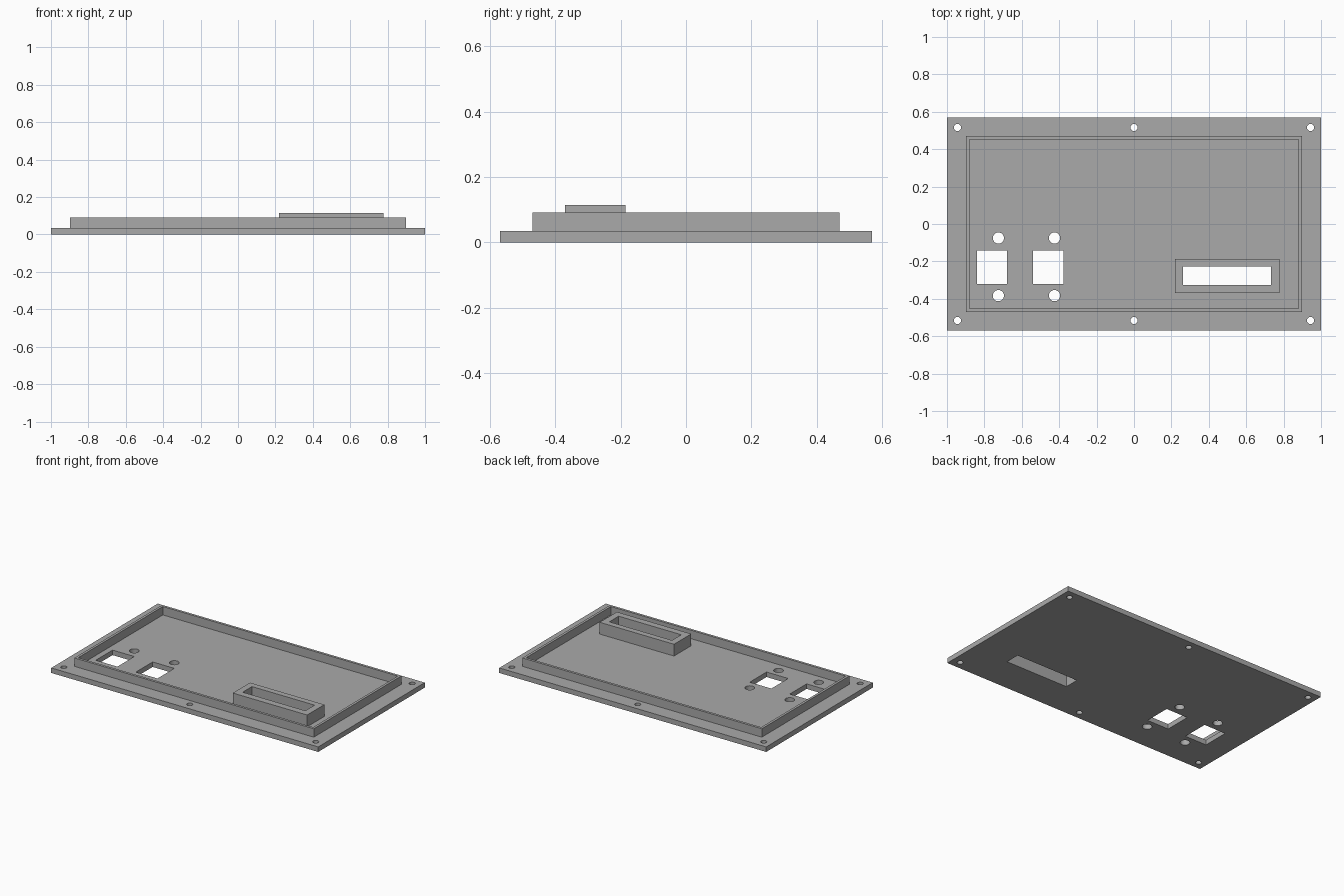
import bpy
import bmesh
from math import cos, sin, tau

cube = bpy.data.objects.get("Cube")
if cube:
    bpy.data.objects.remove(cube, do_unlink=True)

grey = bpy.data.materials.new("plain grey")
grey.use_nodes = True
COLOR = (0.4, 0.4, 0.4, 1)
grey.diffuse_color = COLOR
grey.node_tree.nodes["Principled BSDF"].inputs["Base Color"].default_value = COLOR


def rect(x0, x1, y0, y1):
    return [(x0, y0), (x1, y0), (x1, y1), (x0, y1)]


def circle(x, y, r, sides=32):
    return [(x + r * cos(tau * i / sides), y + r * sin(tau * i / sides))
            for i in range(sides)]


def extrude_profile(name, loops, z0, z1):
    """Extrude an outline, with any inner loops left as through holes."""
    curve = bpy.data.curves.new(name + "_profile", "CURVE")
    curve.dimensions = "2D"
    curve.fill_mode = "BOTH"
    curve.extrude = (z1 - z0) / 2
    for loop in loops:
        spline = curve.splines.new("POLY")
        spline.points.add(len(loop) - 1)
        for point, (x, y) in zip(spline.points, loop):
            point.co = (x, y, 0, 1)
        spline.use_cyclic_u = True
    temp = bpy.data.objects.new(name + "_profile", curve)
    bpy.context.collection.objects.link(temp)
    graph = bpy.context.evaluated_depsgraph_get()
    mesh = bpy.data.meshes.new_from_object(temp.evaluated_get(graph))
    bpy.data.objects.remove(temp, do_unlink=True)
    bpy.data.curves.remove(curve)

    # Weld caps to walls and place at the right height
    bm = bmesh.new()
    bm.from_mesh(mesh)
    bmesh.ops.remove_doubles(bm, verts=bm.verts, dist=0.0001)
    bmesh.ops.translate(bm, verts=bm.verts, vec=(0, 0, (z0 + z1) / 2))
    bmesh.ops.recalc_face_normals(bm, faces=bm.faces)
    for face in bm.faces:
        face.smooth = False
        face.material_index = 0
    bm.to_mesh(mesh)
    bm.free()
    mesh.materials.clear()
    mesh.materials.append(grey)
    mesh.name = name
    obj = bpy.data.objects.new(name, mesh)
    bpy.context.collection.objects.link(obj)
    return obj


PLATE_TOP = 0.034
slot = rect(0.263, 0.732, -0.325, -0.226)

# Base plate with screw holes, two switch windows and the slot
plate = [rect(-1, 1, -0.57, 0.57), slot]
plate += [circle(x, y, 0.019) for x in (-0.944, 0, 0.944) for y in (-0.516, 0.516)]
for x in (-0.84, -0.54):
    plate.append(rect(x, x + 0.162, -0.322, -0.142))
    plate += [circle(x + 0.115, y, 0.03) for y in (-0.383, -0.075)]
extrude_profile("base_plate", plate, 0, PLATE_TOP)

# Raised rim that fits inside the housing
extrude_profile("locating_rim",
                [rect(-0.897, 0.897, -0.47, 0.47), rect(-0.88, 0.88, -0.453, 0.453)],
                PLATE_TOP, 0.091)

# Raised collar around the slot
extrude_profile("slot_collar", [rect(0.22, 0.777, -0.37, -0.186), slot],
                PLATE_TOP, 0.114)
